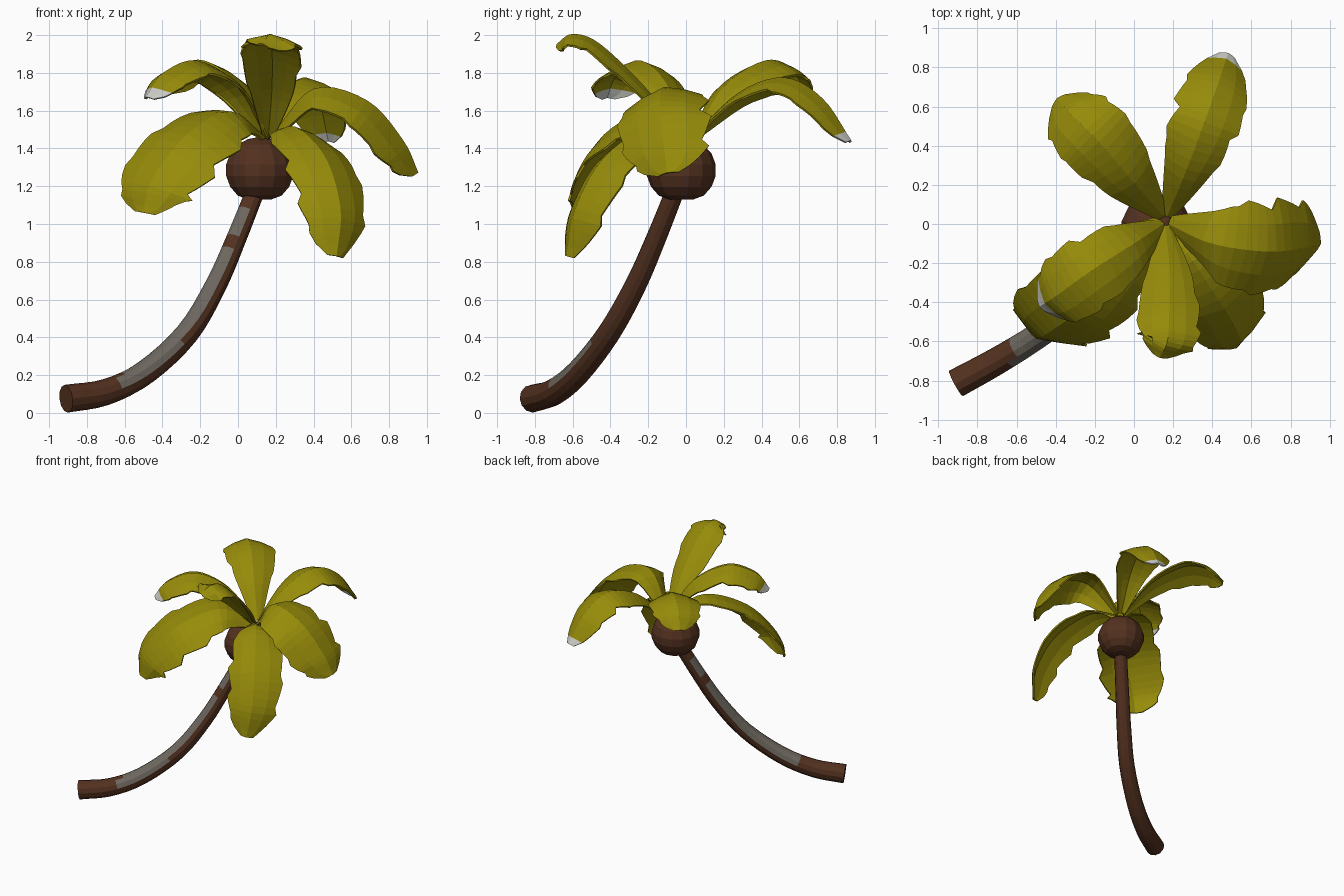
import bpy, bmesh, math, random
from mathutils import Vector

if "Cube" in bpy.data.objects:
    bpy.data.objects.remove(bpy.data.objects["Cube"])

random.seed(4)


def material(name, rgb):
    m = bpy.data.materials.new(name)
    m.diffuse_color = (*rgb, 1)
    m.use_nodes = True
    m.node_tree.nodes["Principled BSDF"].inputs["Base Color"].default_value = m.diffuse_color
    return m


GREEN = material("leaf_green", (0.305, 0.258, 0.003))
PALE = material("pale_tip", (0.62, 0.62, 0.58))
BROWN = material("bark_brown", (0.088, 0.031, 0.014))
GREY = material("bark_grey", (0.155, 0.138, 0.115))


def finish(name, bm, mats):
    me = bpy.data.meshes.new(name)
    bm.to_mesh(me)
    bm.free()
    for m in mats:
        me.materials.append(m)
    ob = bpy.data.objects.new(name, me)
    bpy.context.collection.objects.link(ob)
    return ob


def spline(points, steps):
    """Evenly sampled Catmull-Rom curve; returns (point, tangent) pairs."""
    p = [Vector(q) for q in points]
    p = [2 * p[0] - p[1]] + p + [2 * p[-1] - p[-2]]
    n = len(p) - 3
    pts = []
    for i in range(steps + 1):
        u = i / steps * n
        k = min(int(u), n - 1)
        t = u - k
        a, b, c, d = p[k:k + 4]
        pts.append(0.5 * (2 * b + (c - a) * t + (2 * a - 5 * b + 4 * c - d) * t ** 2
                          + (3 * b - a - 3 * c + d) * t ** 3))
    return [(q, (pts[min(i + 1, steps)] - pts[max(i - 1, 0)]).normalized())
            for i, q in enumerate(pts)]


# Curved trunk, with grey weathering on the upper left face
def trunk():
    path = [(-0.91, -0.815, 0.075), (-0.70, -0.70, 0.11), (-0.49, -0.57, 0.215),
            (-0.27, -0.41, 0.42), (-0.12, -0.27, 0.67), (-0.01, -0.16, 0.92), (0.11, -0.04, 1.22)]
    sides, steps = 12, 24
    bm = bmesh.new()
    rings = []
    for i, (q, t) in enumerate(spline(path, steps)):
        r = 0.074 - 0.024 * i / steps
        side = t.cross(Vector((0, 0, 1))).normalized()
        up = side.cross(t)
        rings.append([bm.verts.new(q + r * (side * math.cos(a) + up * math.sin(a)))
                      for a in (2 * math.pi * j / sides for j in range(sides))])
    for a, b in zip(rings, rings[1:]):
        for j in range(sides):
            k = (j + 1) % sides
            bm.faces.new((a[j], a[k], b[k], b[j]))
    bm.faces.new(rings[0])
    bm.faces.new(rings[-1])
    bmesh.ops.recalc_face_normals(bm, faces=bm.faces)
    weather = Vector((-0.72, -0.42, 0.6)).normalized()
    for f in bm.faces:
        c = f.calc_center_median()
        low = 0.15 < c.z < 0.89 and c.x > -0.62 and f.normal.dot(weather) > 0.15
        high = 0.95 < c.z < 1.06 and f.normal.dot(weather) > 0.45
        f.material_index = int(low or high)
    finish("trunk", bm, [BROWN, GREY])


# Round crown ball, flattened underneath
def crown():
    bm = bmesh.new()
    bmesh.ops.create_uvsphere(bm, u_segments=14, v_segments=9, radius=0.185)
    for v in bm.verts:
        v.co.z = max(v.co.z * 0.95, -0.155)
        v.co += Vector((0.115, -0.025, 1.285))
    finish("crown_ball", bm, [BROWN])


# Broad drooping leaf with a folded midrib and torn edges; roll tilts it about the midrib
def leaf(name, path, width, droop, roll, pale_rows):
    steps, cols = 20, (-1, -0.55, 0, 0.55, 1)
    bm = bmesh.new()
    rows = []
    tear = [random.uniform(0.03, 0.25) for _ in range(20)]
    ca, sa = math.cos(math.radians(roll)), math.sin(math.radians(roll))
    across = (Vector(path[-1]) - Vector(path[0])).cross(Vector((0, 0, 1)))
    for i, (q, t) in enumerate(spline(path, steps)):
        u = i / steps
        flat = (across - t * across.dot(t)).normalized()
        side = flat * ca + flat.cross(t) * sa
        up = side.cross(t)
        base = width * (0.17 + 0.83 * math.sin(math.pi * min(u / 0.54, 1) / 2))
        if u > 0.54:
            base = width * math.sqrt(max(1 - ((u - 0.54) / 0.47) ** 2.4, 0.03))
        row = []
        for s in cols:
            w = base
            if abs(s) == 1 and u > 0.25:
                k = i + (2 if s > 0 else 0)
                w *= 1.06 - tear[k // 4 + (6 if s > 0 else 0)] * (k % 4) / 3
            row.append(bm.verts.new(q + side * s * w - up * droop * abs(s) ** 1.4 * w))
        rows.append(row)
    for i, (a, b) in enumerate(zip(rows, rows[1:])):
        for j in range(4):
            f = bm.faces.new((a[j], a[j + 1], b[j + 1], b[j]))
            f.material_index = int(i >= steps - pale_rows)
    bmesh.ops.recalc_face_normals(bm, faces=bm.faces)
    ob = finish(name, bm, [GREEN, PALE])
    mod = ob.modifiers.new("thickness", 'SOLIDIFY')
    mod.thickness = 0.012
    mod.offset = 0


trunk()
crown()

# name, midrib points, half width, droop, roll in degrees, pale rows at the tip
LEAVES = [
    ("leaf_left_upper", [(0.15, 0, 1.46), (0.0, -0.1, 1.73), (-0.22, -0.24, 1.86), (-0.40, -0.37, 1.79), (-0.48, -0.42, 1.67)], 0.18, 0.4, 0, 2),
    ("leaf_left_lower", [(0.14, 0, 1.46), (-0.04, -0.19, 1.59), (-0.27, -0.43, 1.47), (-0.45, -0.56, 1.24), (-0.50, -0.58, 1.06)], 0.25, 0.35, 20, 0),
    ("leaf_front_upper", [(0.16, -0.01, 1.46), (0.18, -0.22, 1.72), (0.18, -0.46, 1.95), (0.17, -0.6, 2.0), (0.13, -0.68, 1.95)], 0.155, 0.4, 0, 0),
    ("leaf_front_lower", [(0.17, -0.01, 1.46), (0.30, -0.19, 1.51), (0.46, -0.43, 1.35), (0.54, -0.58, 1.08), (0.52, -0.63, 0.83)], 0.20, 0.4, 0, 0),
    ("leaf_right", [(0.18, 0, 1.46), (0.40, -0.1, 1.71), (0.68, -0.14, 1.65), (0.87, -0.12, 1.44), (0.95, -0.1, 1.27)], 0.24, 0.4, -10, 0),
    ("leaf_back_right", [(0.17, 0.04, 1.46), (0.27, 0.28, 1.69), (0.36, 0.52, 1.77), (0.43, 0.72, 1.66), (0.48, 0.87, 1.44)], 0.175, 0.4, 0, 1),
    ("leaf_back_left", [(0.15, 0.04, 1.46), (0.0, 0.21, 1.73), (-0.18, 0.42, 1.86), (-0.32, 0.56, 1.82), (-0.39, 0.64, 1.70)], 0.185, 0.4, 0, 0),
]
for spec in LEAVES:
    leaf(*spec)
